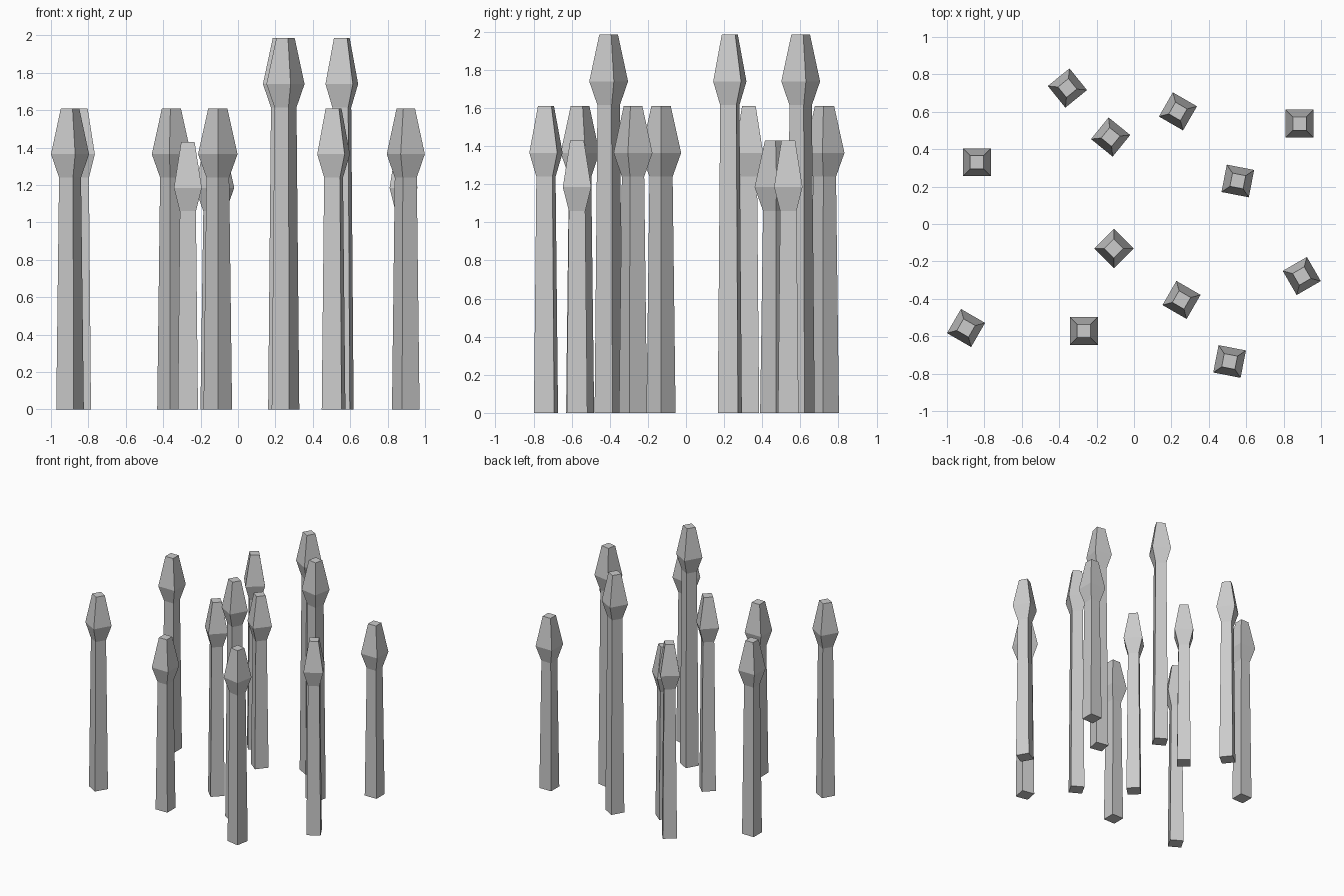
import bpy, bmesh
from math import radians, sin, cos, pi

if "Cube" in bpy.data.objects:
    bpy.data.objects.remove(bpy.data.objects["Cube"])

HEAD = 0.37      # height of the spear-shaped head
SHORT, MID, TALL = 1.43, 1.61, 1.985

# x, y, turn in degrees, height
POSTS = [
    (-0.84, 0.33, 0, MID), (-0.356, 0.727, 39, MID), (-0.125, 0.465, -39, SHORT),
    (0.235, 0.602, -30, TALL), (0.885, 0.537, 0, SHORT), (0.555, 0.23, -11, TALL),
    (-0.108, -0.131, 45, MID), (0.897, -0.278, 30, MID), (0.254, -0.406, -30, TALL),
    (0.511, -0.735, -11, MID), (-0.268, -0.572, 0, SHORT), (-0.898, -0.556, -30, MID),
]


def make_post(name, x, y, turn, height):
    """Square post lofted through four levels: foot, neck, widest head, tip."""
    levels = [(0.054, 0), (0.043, height - HEAD), (0.0745, height - 0.245), (0.036, height)]
    bm = bmesh.new()
    rings = []
    for half, z in levels:
        r = half * 2 ** 0.5
        rings.append([bm.verts.new((r * cos(pi / 4 + k * pi / 2),
                                    r * sin(pi / 4 + k * pi / 2), z)) for k in range(4)])
    for a, b in zip(rings, rings[1:]):
        for k in range(4):
            n = (k + 1) % 4
            bm.faces.new((a[k], a[n], b[n], b[k]))
    bm.faces.new(rings[0][::-1])
    bm.faces.new(rings[-1])
    mesh = bpy.data.meshes.new(name)
    bm.to_mesh(mesh)
    bm.free()
    obj = bpy.data.objects.new(name, mesh)
    obj.location = (x, y, 0)
    obj.rotation_euler.z = radians(turn)
    bpy.context.collection.objects.link(obj)


# Scattered group of posts
for i, post in enumerate(POSTS, 1):
    make_post(f"post_{i}", *post)
